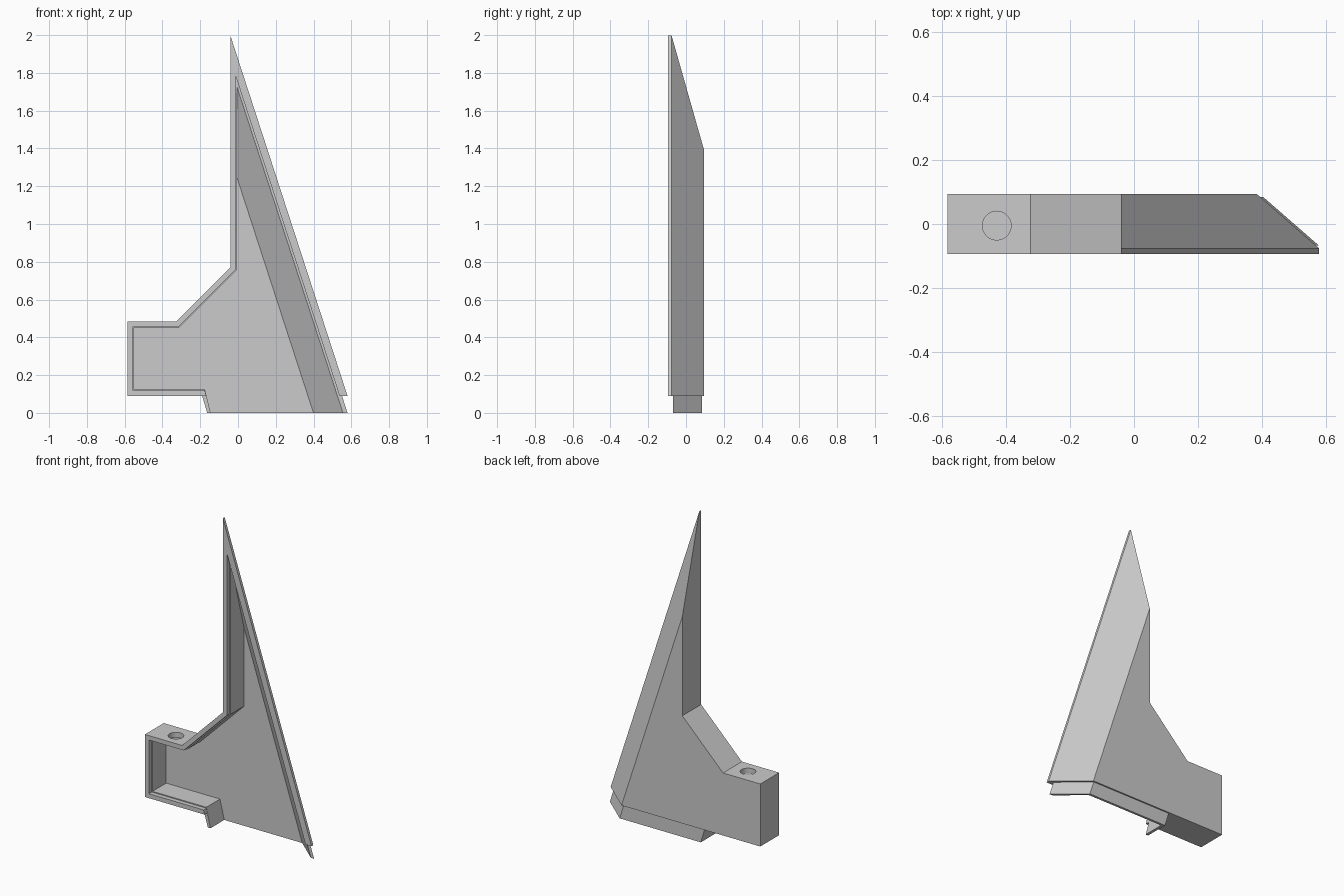
import bpy
import bmesh

cube = bpy.data.objects.get("Cube")
if cube:
    bpy.data.objects.remove(cube, do_unlink=True)

grey = bpy.data.materials.new("plain grey")
grey.use_nodes = True
colour = (0.6, 0.6, 0.6, 1)
grey.diffuse_color = colour
grey.node_tree.nodes["Principled BSDF"].inputs["Base Color"].default_value = colour

FRONT, BACK, LIP = -0.094, 0.094, -0.076   # depth of the shell and its upright lip
EDGE, DEPTH_RUN, RISE_RUN = 0.609, 1.147, 0.325   # plane of the raked long side


def rake_x(y, z, inset=0):
    """x of the raked side at a given depth and height."""
    return EDGE - DEPTH_RUN * (y - LIP) - RISE_RUN * z - inset


def rake_z(y, x, inset=0):
    """Height where the raked side meets a vertical wall at x."""
    return (rake_x(y, 0, inset) - x) / RISE_RUN


def loft(name, stations):
    """Closed solid through matching (x, z) outlines at successive depths."""
    bm = bmesh.new()
    rings = [[bm.verts.new((x, y, z)) for x, z in pts] for y, pts in stations]
    for a, b in zip(rings, rings[1:]):
        for i in range(len(a)):
            j = (i + 1) % len(a)
            bm.faces.new((a[i], a[j], b[j], b[i]))
    bm.faces.new(rings[0])
    bm.faces.new(rings[-1])
    bmesh.ops.recalc_face_normals(bm, faces=bm.faces)
    mesh = bpy.data.meshes.new(name)
    bm.to_mesh(mesh)
    bm.free()
    mesh.materials.append(grey)
    ob = bpy.data.objects.new(name, mesh)
    bpy.context.collection.objects.link(ob)
    return ob


def combine(target, tool, operation):
    """Apply a boolean and discard the tool."""
    mod = target.modifiers.new(operation, "BOOLEAN")
    mod.operation, mod.object, mod.solver = operation, tool, "EXACT"
    bpy.context.view_layer.objects.active = target
    bpy.ops.object.modifier_apply(modifier=mod.name)
    bpy.data.objects.remove(tool, do_unlink=True)


def body_outline(y):
    return [(-0.585, 0.09), (-0.585, 0.485), (-0.325, 0.485), (-0.04, 0.77),
            (-0.04, rake_z(y, -0.04)), (rake_x(y, 0.09), 0.09)]


def skirt_outline(y):
    return [(-0.193, 0.1), (-0.163, 0), (rake_x(y, 0, 0.02), 0),
            (rake_x(y, 0.1, 0.02), 0.1)]


def cavity_outline(y, wall):
    left, top, post = -0.585 + wall, 0.485 - wall, -0.04 + wall
    brace = 0.81 - wall * 1.414      # offset of the diagonal shoulder
    return [(left, 0.09 + wall), (left, top), (top - brace, top),
            (post, post + brace), (post, rake_z(y, post, 0.042)),
            (rake_x(y, -0.05, 0.042), -0.05), (-0.133, -0.05),
            (-0.175, 0.09 + wall)]


# Outer shell with upright lip
shell = loft("corner_shell", [(FRONT, body_outline(LIP)), (LIP, body_outline(LIP)),
                              (BACK, body_outline(BACK))])

# Plug skirt below the shell
skirt = loft("skirt", [(y, skirt_outline(y)) for y in (-0.068, 0.085)])
combine(shell, skirt, "UNION")

# Hollow, open at the front and the bottom, with a small ledge behind the lip
LEDGE = -0.066
cavity = loft("cavity", [(-0.15, cavity_outline(LIP, 0.028)),
                         (LEDGE, cavity_outline(LIP, 0.028)),
                         (LEDGE, cavity_outline(LEDGE, 0.034)),
                         (0.07, cavity_outline(0.07, 0.034))])
combine(shell, cavity, "DIFFERENCE")

# Round hole through the top of the short arm
bpy.ops.mesh.primitive_cylinder_add(vertices=48, radius=0.045, depth=0.2,
                                    location=(-0.43, -0.005, 0.5))
drill = bpy.context.object
drill.data.materials.append(grey)
combine(shell, drill, "DIFFERENCE")

# Smooth only the hole, keep every fold sharp
bpy.ops.object.select_all(action="DESELECT")
shell.select_set(True)
bpy.context.view_layer.objects.active = shell
bpy.ops.object.shade_smooth_by_angle(angle=0.35)
